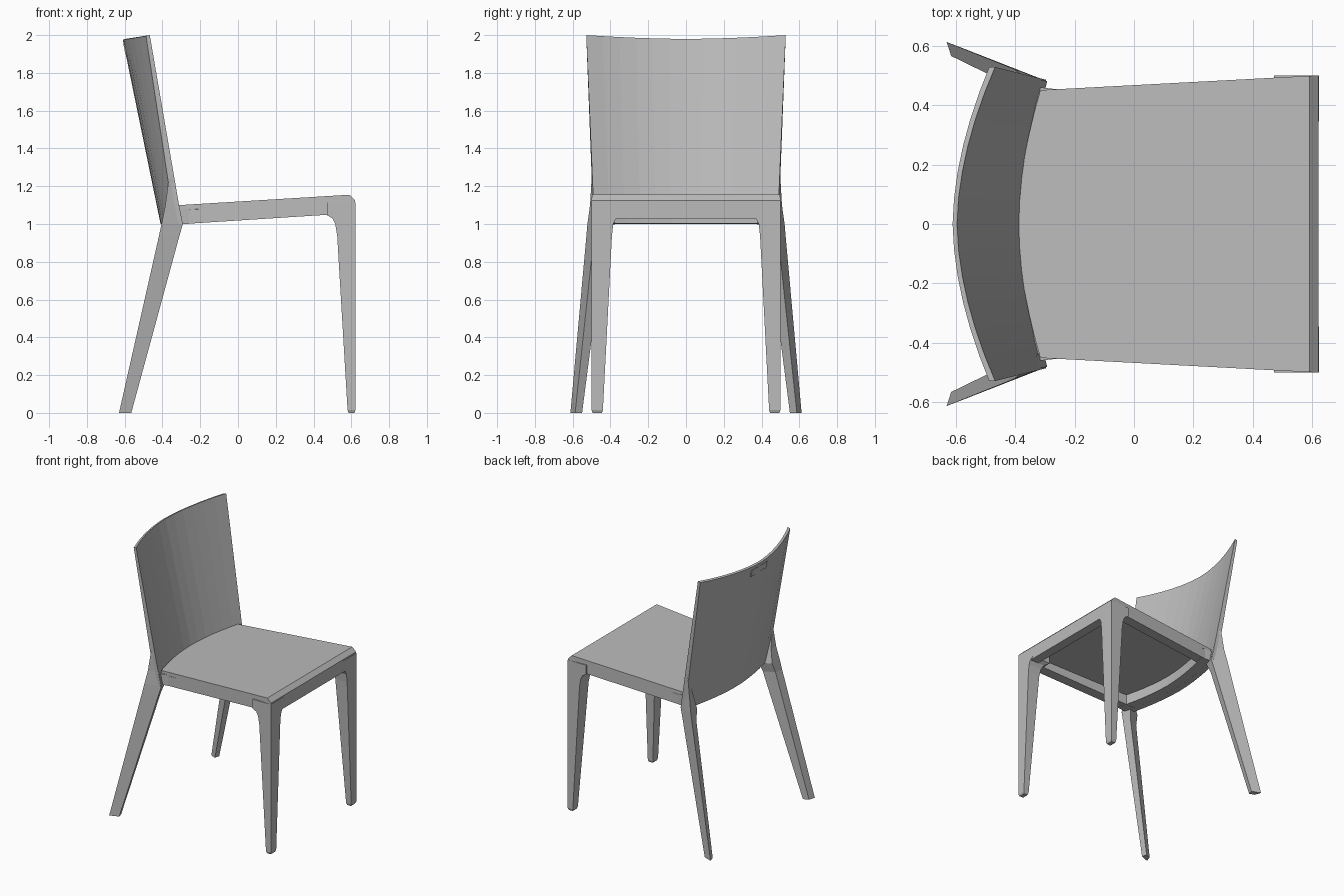
import bpy
import bmesh

cube = bpy.data.objects.get("Cube")
if cube:
    bpy.data.objects.remove(cube, do_unlink=True)

grey = bpy.data.materials.new("matte grey")
grey.use_nodes = True
shade = (0.5, 0.5, 0.5, 1)
grey.diffuse_color = shade
grey.node_tree.nodes["Principled BSDF"].inputs["Base Color"].default_value = shade


def loft(name, rings):
    """Skin a closed solid through rings of matching points."""
    bm = bmesh.new()
    loops = [[bm.verts.new(p) for p in ring] for ring in rings]
    n = len(loops[0])
    for a, b in zip(loops, loops[1:]):
        for i in range(n):
            j = (i + 1) % n
            bm.faces.new((a[i], a[j], b[j], b[i]))
    bm.faces.new(loops[0])
    bm.faces.new(loops[-1])
    bmesh.ops.recalc_face_normals(bm, faces=bm.faces)
    mesh = bpy.data.meshes.new(name)
    bm.to_mesh(mesh)
    bm.free()
    mesh.materials.append(grey)
    obj = bpy.data.objects.new(name, mesh)
    bpy.context.collection.objects.link(obj)
    return obj


def mirrored_pair(name, rings):
    for label, s in (("left", 1), ("right", -1)):
        loft(f"{label}_{name}", [[(x, s * y, z) for x, y, z in r] for r in rings])


def half_width(x):
    return 0.45 + 0.053 * (x + 0.32)


def seat_z(x):
    return 1.1 + 0.061 * (x + 0.31)


SEGMENTS = 12
span = [2 * i / SEGMENTS - 1 for i in range(SEGMENTS + 1)]


def bow(t):
    return abs(t) ** 1.8


# Seat panel with curved rear edge and chamfered front edge
def seat_ring(t):
    rear = -0.39 + 0.075 * bow(t)
    profile = [(rear, seat_z(rear)), (0.59, seat_z(0.59)), (0.62, 1.125),
               (0.62, 1.11), (0.59, 1.11), (rear, seat_z(rear) - 0.025)]
    return [(x, t * half_width(x), z) for x, z in profile]


loft("seat_panel", [seat_ring(t) for t in span])


# Bowed backrest shell, thinner towards its top edge
def back_ring(t):
    b = bow(t)
    top = 1.98 + 0.02 * b
    return [(-0.365 + 0.07 * b, 0.485 * t, 1.0),
            (-0.595 + 0.128 * b, 0.528 * t, top),
            (-0.61 + 0.123 * b, 0.528 * t, top - 0.005),
            (-0.41 + 0.075 * b, 0.49 * t, 1.0)]


loft("backrest", [back_ring(t) for t in span])

# Finger lip high on the rear face
loft("finger_lip", [[(-0.583, y, 1.90), (-0.597, y, 1.90),
                     (-0.606, y, 1.95), (-0.595, y, 1.95)]
                    for y in (-0.09, 0.09)])


# Curved rear rail under the seat
def rear_rail_ring(t):
    b = bow(t)
    back, front = -0.40 + 0.08 * b, -0.30 + 0.07 * b
    return [(back, 0.46 * t, 1.0), (front, 0.45 * t, 1.002),
            (front, 0.45 * t, 1.08), (back, 0.46 * t, 1.08)]


loft("rear_rail", [rear_rail_ring(t) for t in span])


# Side rails, set just inside the seat edge to leave a shadow line
def side_rail_ring(x, bottom):
    outer = half_width(x)
    top = seat_z(x) - 0.022
    return [(x, outer, bottom), (x, outer, top - 0.006),
            (x, outer - 0.01, top), (x, outer - 0.075, top),
            (x, outer - 0.075, bottom)]


mirrored_pair("side_rail", [side_rail_ring(-0.32, 0.998), side_rail_ring(0.6, 1.057)])

# Front rail
loft("front_rail", [[(0.62, y, 1.03), (0.62, y, 1.12), (0.55, y, 1.12), (0.55, y, 1.03)]
                    for y in (-0.49, 0.49)])


# Front legs: square outer corner, tapered inside, flared into the rails
def front_leg_ring(z, inner_x, inner_y, inset=0):
    x, y = 0.622 - inset, 0.5 - inset
    return [(x, inner_y, z), (x, y, z), (inner_x, y, z), (inner_x, inner_y, z)]


mirrored_pair("front_leg", [
    front_leg_ring(0, 0.585, 0.445, 0.006),
    front_leg_ring(0.015, 0.58, 0.44),
    front_leg_ring(0.94, 0.525, 0.392),
    front_leg_ring(1.0, 0.515, 0.385),
    front_leg_ring(1.03, 0.5, 0.37),
    front_leg_ring(1.047, 0.47, 0.345),
    front_leg_ring(1.115, 0.47, 0.345),
])


# Rear legs: splayed blades that rise to a point along the backrest edge
def rear_leg_ring(z, front, back, inner_back, inner_front):
    return [(x, y, z) for x, y in (front, back, inner_back, inner_front)]


mirrored_pair("rear_leg", [
    rear_leg_ring(0, (-0.565, 0.587), (-0.63, 0.612), (-0.615, 0.565), (-0.575, 0.55)),
    rear_leg_ring(0.93, (-0.312, 0.488), (-0.42, 0.528), (-0.41, 0.465), (-0.33, 0.43)),
    rear_leg_ring(1.0, (-0.292, 0.48), (-0.405, 0.522), (-0.4, 0.44), (-0.31, 0.405)),
    rear_leg_ring(1.1, (-0.312, 0.484), (-0.385, 0.508), (-0.38, 0.455), (-0.325, 0.44)),
    rear_leg_ring(1.24, (-0.345, 0.496), (-0.366, 0.5), (-0.366, 0.49), (-0.345, 0.488)),
])
